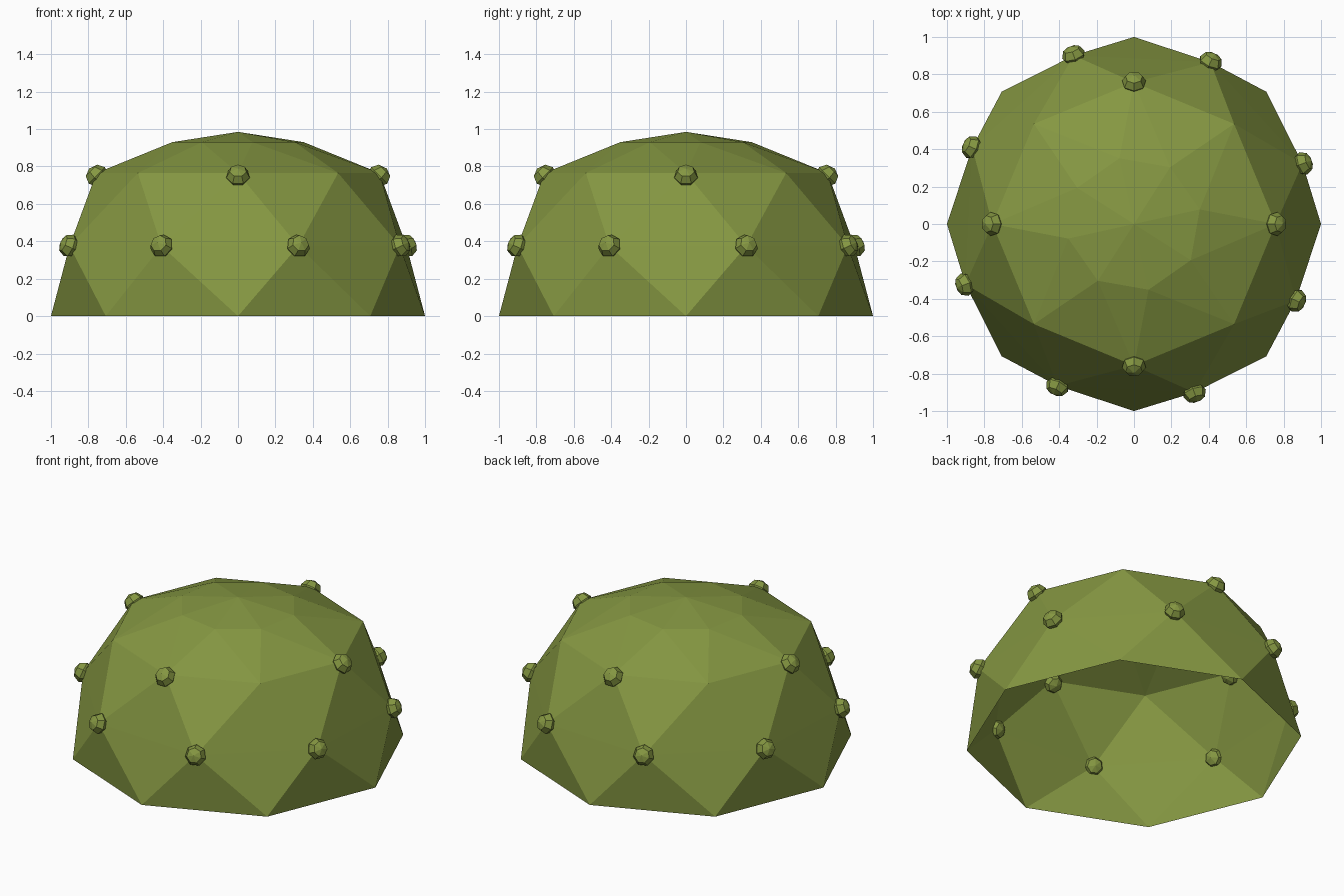
import bpy, bmesh, math
from mathutils import Vector, Matrix

if "Cube" in bpy.data.objects:
    bpy.data.objects.remove(bpy.data.objects["Cube"])

green = bpy.data.materials.new("olive_green")
green.diffuse_color = (0.235, 0.31, 0.054, 1)
green.use_nodes = True
green.node_tree.nodes["Principled BSDF"].inputs["Base Color"].default_value = green.diffuse_color


def finish(bm, name):
    bmesh.ops.recalc_face_normals(bm, faces=bm.faces[:])
    mesh = bpy.data.meshes.new(name)
    bm.to_mesh(mesh)
    bm.free()
    mesh.materials.append(green)
    obj = bpy.data.objects.new(name, mesh)
    bpy.context.collection.objects.link(obj)
    return obj


def ring(radius, z, turn):
    angles = [math.radians(45 * k + turn) for k in range(8)]
    return [Vector((radius * math.cos(a), radius * math.sin(a), z)) for a in angles]


# Open faceted dome: eight-sided rings, staggered and joined by triangles
rings = [ring(1.0, 0, 0), ring(0.957, 0.375, 19.7), ring(0.757, 0.765, 0), ring(0.36, 0.93, 12.5)]
bm = bmesh.new()
rows = [[bm.verts.new(p) for p in r] for r in rings]
for i in range(3):
    low, high = rows[i], rows[i + 1]
    for k in range(8):
        n = (k + 1) % 8
        if i % 2 == 0:   # upper ring turned forward
            bm.faces.new((low[k], low[n], high[k]))
            bm.faces.new((low[n], high[n], high[k]))
        else:            # upper ring turned back
            bm.faces.new((low[k], low[n], high[n]))
            bm.faces.new((low[k], high[n], high[k]))
tip = bm.verts.new((0, 0, 0.985))
for k in range(8):
    bm.faces.new((rows[3][k], rows[3][(k + 1) % 8], tip))
finish(bm, "dome")

# Small faceted knobs on the eight middle corners and four upper corners
spots = rings[1] + [Vector((p.x, p.y, 0.75)) for p in rings[2][::2]]
for i, p in enumerate(spots):
    bm = bmesh.new()
    bmesh.ops.create_uvsphere(bm, u_segments=7, v_segments=4, radius=0.065)
    turn = p.to_track_quat('Z', 'Y').to_matrix().to_4x4()
    squash = Matrix.Diagonal((1, 1, 0.85, 1))
    bm.transform(Matrix.Translation(p) @ turn @ squash)
    finish(bm, f"knob_{i + 1}")
